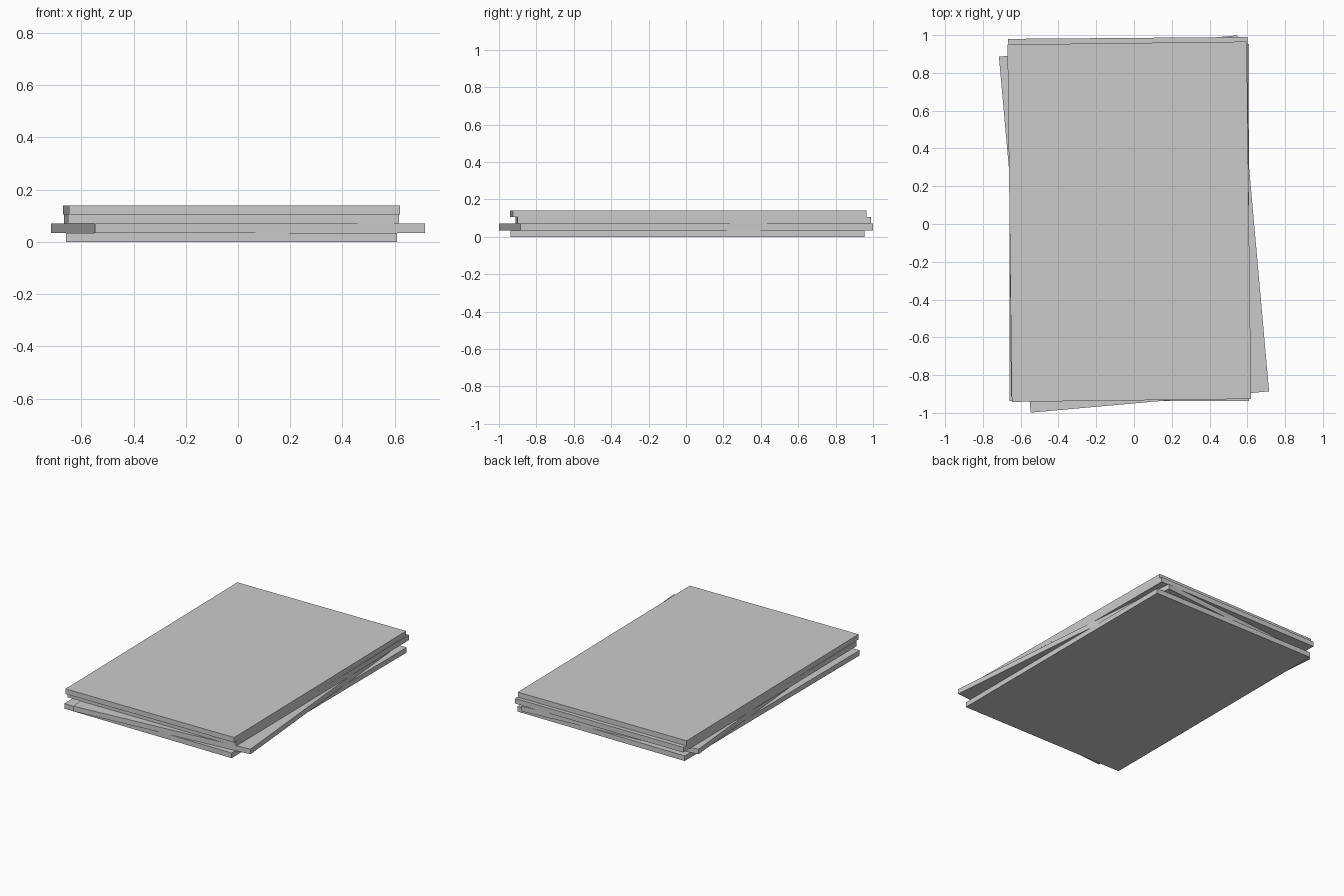
import bpy
from math import radians

if "Cube" in bpy.data.objects:
    bpy.data.objects.remove(bpy.data.objects["Cube"])

WIDTH, LENGTH, THICK = 1.267, 1.892, 0.035


def slab(name, level, x, y, angle):
    bpy.ops.mesh.primitive_cube_add(
        size=1, location=(x, y, (level + 0.5) * THICK),
        rotation=(0, 0, radians(angle)))
    ob = bpy.context.object
    ob.name = name
    ob.scale = (WIDTH, LENGTH, THICK)
    bpy.ops.object.transform_apply(location=False, rotation=False, scale=True)


# Four loosely stacked slabs, bottom to top, each slightly turned
slab("bottom_slab", 0, -0.025, 0.008, 0.0)
slab("turned_slab", 1, 0.0, 0.0, 5.1)
slab("third_slab", 2, -0.025, 0.039, 0.45)
slab("top_slab", 3, -0.025, 0.012, 0.7)
